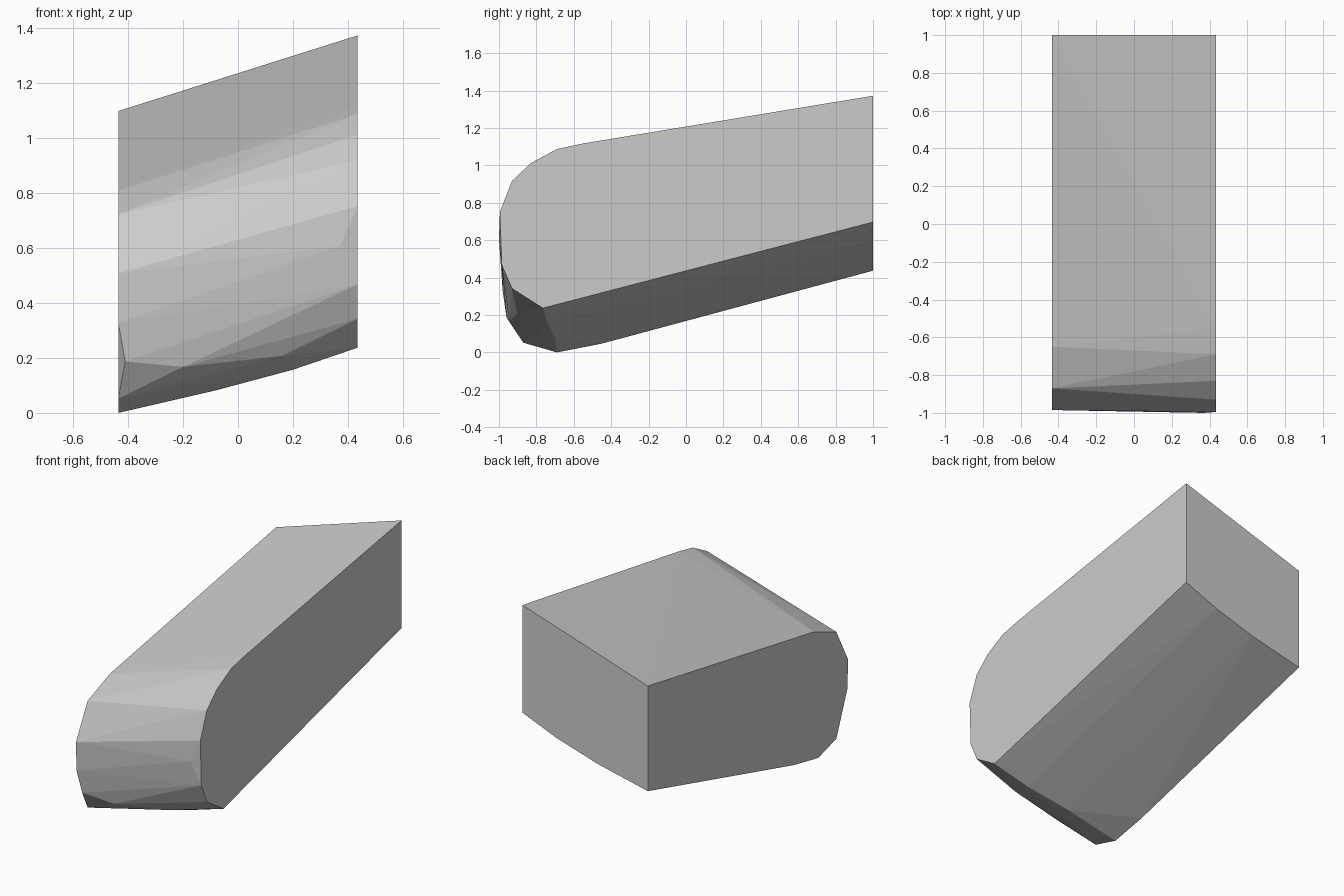
import bpy
import bmesh

cube = bpy.data.objects.get("Cube")
if cube:
    bpy.data.objects.remove(cube, do_unlink=True)

HALF = 0.435

# Side outlines as (y, z): the left side sits higher than the right
left_side = [(1, 1.375), (-0.55, 1.12), (-0.69, 1.09), (-0.83, 1.015),
             (-0.93, 0.92), (-0.995, 0.755), (-0.985, 0.47),
             (-0.93, 0.345), (-0.765, 0.24), (1, 0.70)]
right_side = [(1, 1.10), (-0.65, 0.81), (-0.87, 0.725), (-0.985, 0.51),
              (-0.98, 0.33), (-0.87, 0.055), (-0.69, 0.003),
              (-0.45, 0.05), (1, 0.44)]
# Bulging points of the belly and nose between the sides
bulge = [(-0.08, 1, 0.52), (0.2, 1, 0.605), (-0.08, -0.7, 0.085),
         (0.2, -0.74, 0.16), (-0.41, -0.96, 0.19), (0.37, -1, 0.61),
         (0.3, -0.985, 0.475), (-0.2, -0.945, 0.17), (0.16, -0.9, 0.21)]

points = [(HALF, y, z) for y, z in left_side]
points += [(-HALF, y, z) for y, z in right_side] + bulge

# Faceted block wrapped around all the points
bm = bmesh.new()
for p in points:
    bm.verts.new(p)
hull = bmesh.ops.convex_hull(bm, input=bm.verts)
loose = {g for g in hull["geom_interior"] + hull["geom_unused"]
         if isinstance(g, bmesh.types.BMVert)}
bmesh.ops.delete(bm, geom=list(loose), context="VERTS")
bmesh.ops.dissolve_limit(bm, angle_limit=0.01, verts=bm.verts, edges=bm.edges)
bmesh.ops.recalc_face_normals(bm, faces=bm.faces)
low = min(v.co.z for v in bm.verts)
bmesh.ops.translate(bm, vec=(0, 0, -low), verts=bm.verts)

mesh = bpy.data.meshes.new("rounded_block")
bm.to_mesh(mesh)
bm.free()
block = bpy.data.objects.new("rounded_block", mesh)
bpy.context.collection.objects.link(block)

# Plain grey
grey = bpy.data.materials.new("grey")
grey.use_nodes = True
colour = (0.6, 0.6, 0.6, 1)
grey.diffuse_color = colour
grey.node_tree.nodes["Principled BSDF"].inputs["Base Color"].default_value = colour
mesh.materials.append(grey)
